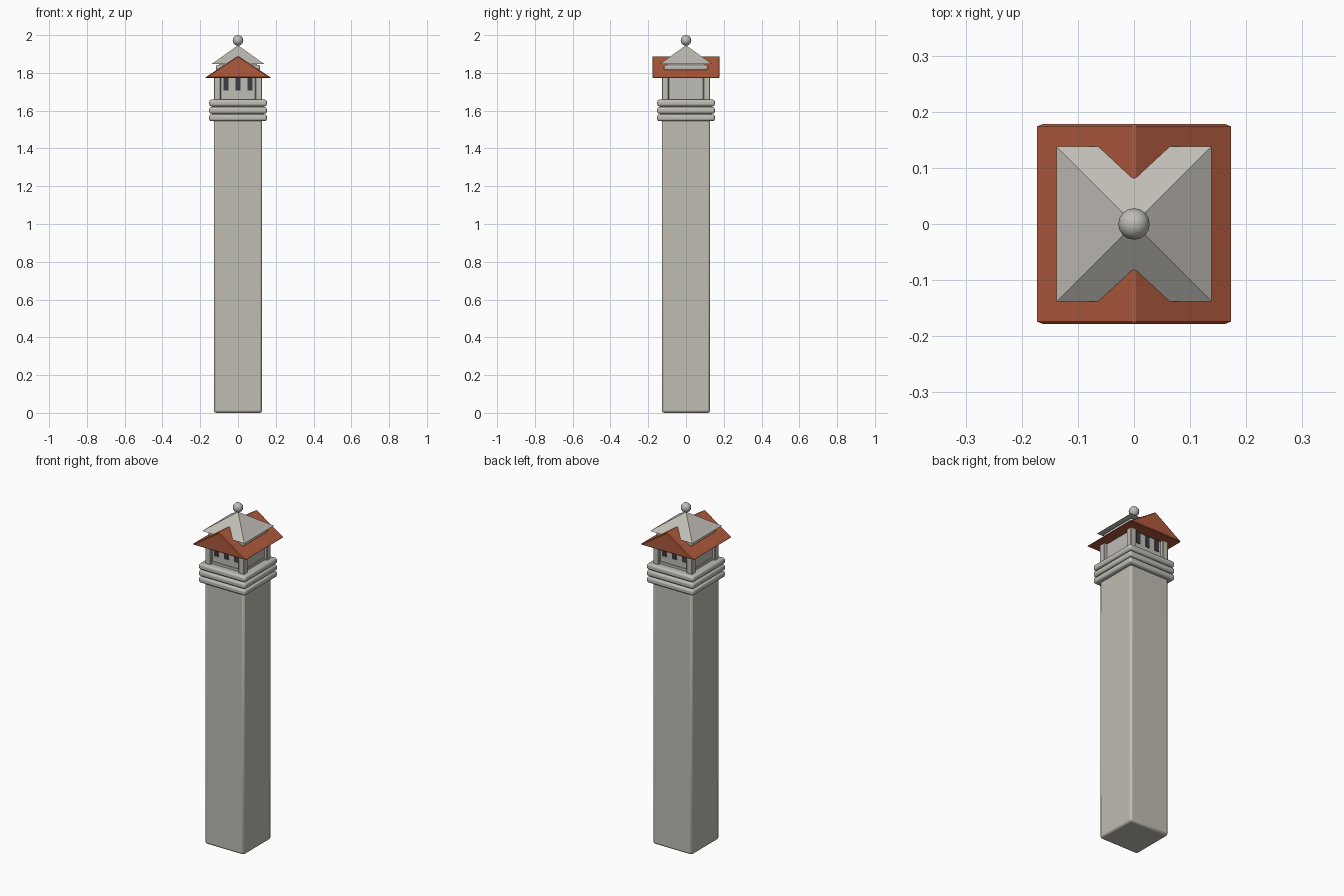
import bpy, bmesh
from mathutils import Matrix

cube = bpy.data.objects.get("Cube")
if cube:
    bpy.data.objects.remove(cube, do_unlink=True)


def material(name, rgb):
    m = bpy.data.materials.new(name)
    m.use_nodes = True
    m.diffuse_color = (*rgb, 1)
    m.node_tree.nodes["Principled BSDF"].inputs["Base Color"].default_value = (*rgb, 1)
    return m


STONE = material("warm stone", (0.53, 0.51, 0.45))
TRIM = material("pale trim stone", (0.53, 0.51, 0.47))
TILE = material("terracotta tile", (0.42, 0.10, 0.045))
DARK = material("dark opening", (0.045, 0.045, 0.06))


def finish(bm, name, mat, bevel=0, segments=2, smooth=None):
    bmesh.ops.recalc_face_normals(bm, faces=bm.faces)
    mesh = bpy.data.meshes.new(name)
    bm.to_mesh(mesh)
    bm.free()
    mesh.materials.append(mat)
    ob = bpy.data.objects.new(name, mesh)
    bpy.context.collection.objects.link(ob)
    if bevel:
        mod = ob.modifiers.new("soft edges", "BEVEL")
        mod.width, mod.segments = bevel, segments
    if smooth:
        bpy.context.view_layer.objects.active = ob
        ob.select_set(True)
        bpy.ops.object.shade_smooth_by_angle(angle=smooth)
        ob.select_set(False)
    return ob


def box(name, mat, center, half, bevel=0, segments=2, smooth=None):
    """Box given by its centre and half sizes."""
    bm = bmesh.new()
    bmesh.ops.create_cube(bm, size=2)
    bmesh.ops.transform(bm, verts=bm.verts,
                        matrix=Matrix.Translation(center) @ Matrix.Diagonal((*half, 1)))
    return finish(bm, name, mat, bevel, segments, smooth)


def slab(name, mat, half, z0, z1, bevel=0, segments=2, smooth=None):
    """Square block centred on the tower axis."""
    return box(name, mat, (0, 0, (z0 + z1) / 2), (half, half, (z1 - z0) / 2),
               bevel, segments, smooth)


# Shaft
slab("shaft", STONE, 0.128, 0, 1.56, 0.012, 2, 0.6)

# Cornice: a core with three rounded mouldings
slab("cornice_core", TRIM, 0.138, 1.55, 1.65)
for i in range(3):
    z = 1.545 + i * 0.039
    slab(f"cornice_moulding_{i + 1}", TRIM, 0.153, z, z + 0.035, 0.012, 3, 0.6)

# Belfry room with corner posts and a low sill
slab("belfry_wall", TRIM, 0.108, 1.645, 1.79)
slab("belfry_sill", TRIM, 0.113, 1.65, 1.672)
for sx in (-1, 1):
    for sy in (-1, 1):
        box(f"belfry_post_{'left' if sx > 0 else 'right'}_{'back' if sy > 0 else 'front'}",
            TRIM, (sx * 0.109, sy * 0.109, 1.718), (0.018, 0.018, 0.068), 0.003, 1)

# Openings on the gable sides
for side, sy in (("front", -1), ("back", 1)):
    for i in (-1, 0, 1):
        box(f"opening_{side}_{i + 2}", DARK, (i * 0.064, sy * 0.108, 1.742),
            (0.013, 0.004, 0.035))

# Gabled roof: triangular profile run front to back
bm = bmesh.new()
profile = [bm.verts.new((x, -0.178, z)) for x, z in ((-0.176, 1.774), (0.176, 1.774), (0, 1.89))]
gable = bm.faces.new(profile)
run = bmesh.ops.extrude_face_region(bm, geom=[gable])
bmesh.ops.translate(bm, vec=(0, 0.356, 0),
                    verts=[v for v in run["geom"] if isinstance(v, bmesh.types.BMVert)])
finish(bm, "gabled_roof", TILE, 0.004, 1)

# Lantern block under the cap
slab("lantern_block", TRIM, 0.117, 1.813, 1.843, 0.01, 2, 0.6)
slab("lantern_neck", TRIM, 0.1, 1.84, 1.852)

# Pyramid cap with a thin eave
bm = bmesh.new()
bmesh.ops.create_cone(bm, cap_ends=True, segments=4, radius1=0.138 * 2 ** 0.5, radius2=0, depth=0.098)
bmesh.ops.rotate(bm, verts=bm.verts, matrix=Matrix.Rotation(0.7853982, 3, "Z"))
bmesh.ops.translate(bm, verts=bm.verts, vec=(0, 0, 1.897))
finish(bm, "pyramid_cap", TRIM)

# Ball finial
bm = bmesh.new()
bmesh.ops.create_uvsphere(bm, u_segments=16, v_segments=8, radius=0.028)
bmesh.ops.translate(bm, verts=bm.verts, vec=(0, 0, 1.972))
finish(bm, "ball_finial", TRIM, smooth=0.9)
